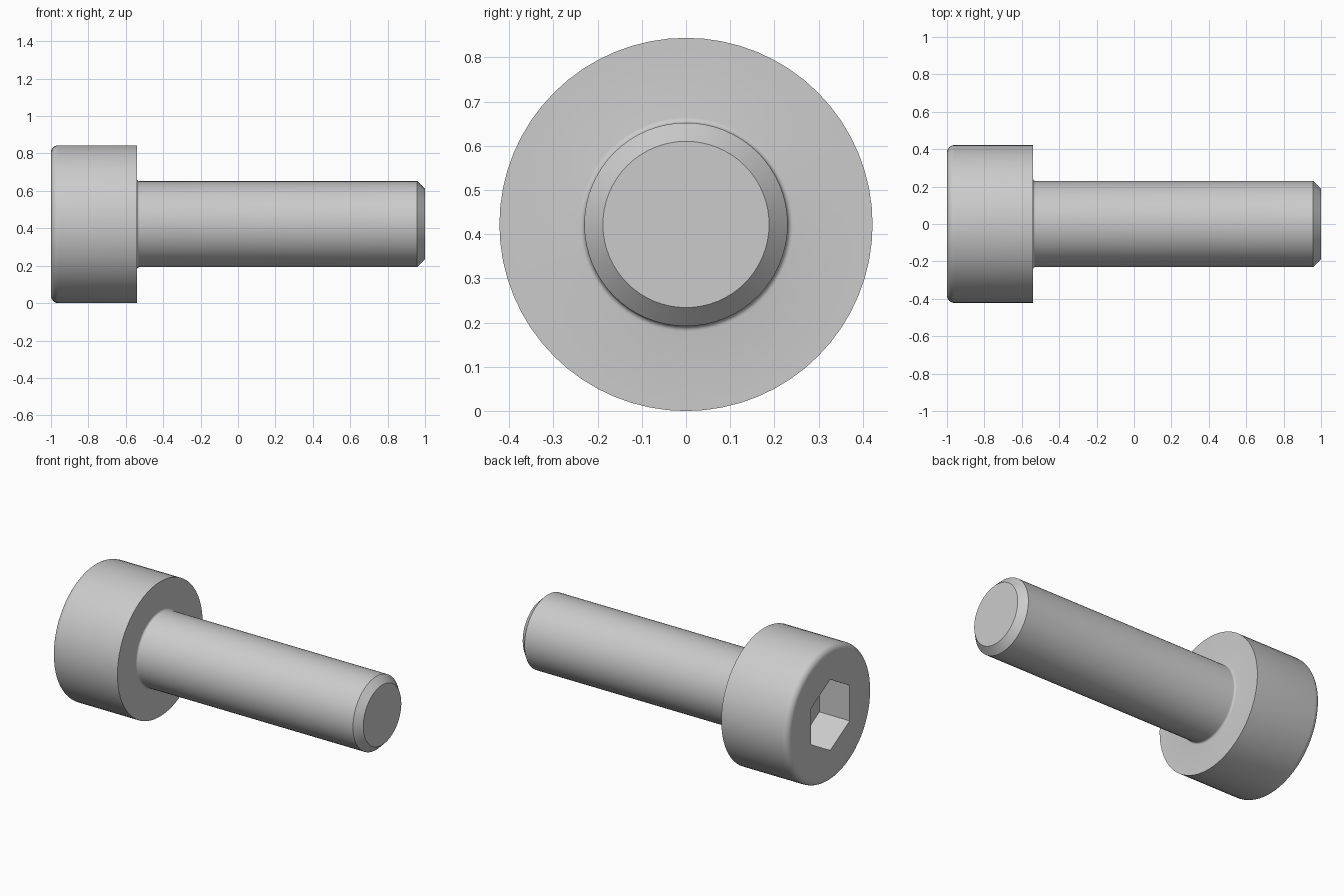
import bpy, bmesh
from math import sin, cos, pi, radians

if "Cube" in bpy.data.objects:
    bpy.data.objects.remove(bpy.data.objects["Cube"])

R_HEAD, R_SHAFT = 0.422, 0.23
X_HEAD = -0.54          # underside of the head
ROUND, ROOT, CHAMFER = 0.04, 0.012, 0.042


def arc(cx, cr, rad, a0, a1, steps):
    """Points (x, r) on a profile arc, angles in degrees."""
    angles = [radians(a0 + (a1 - a0) * i / steps) for i in range(steps + 1)]
    return [(cx + rad * cos(a), cr + rad * sin(a)) for a in angles]


def lathe(name, profile, sides):
    """Closed solid turned around the x direction at the screw's centre height."""
    bm = bmesh.new()
    rings = []
    for x, r in profile:
        rings.append([bm.verts.new((x, r * sin(2 * pi * k / sides),
                                    R_HEAD + r * cos(2 * pi * k / sides)))
                      for k in range(sides)])
    for a, b in zip(rings, rings[1:]):
        for k in range(sides):
            j = (k + 1) % sides
            bm.faces.new((a[k], a[j], b[j], b[k]))
    bm.faces.new(rings[0])
    bm.faces.new(rings[-1])
    bmesh.ops.recalc_face_normals(bm, faces=bm.faces)
    mesh = bpy.data.meshes.new(name)
    bm.to_mesh(mesh)
    bm.free()
    obj = bpy.data.objects.new(name, mesh)
    bpy.context.collection.objects.link(obj)
    return obj


# Head with rounded rim, root fillet, shaft and chamfered tip in one profile
profile = arc(-1 + ROUND, R_HEAD - ROUND, ROUND, 180, 90, 6)
profile += [(X_HEAD, R_HEAD)]
profile += arc(X_HEAD + ROOT, R_SHAFT + ROOT, ROOT, 180, 270, 4)
profile += [(1 - CHAMFER, R_SHAFT), (1, R_SHAFT - CHAMFER)]
screw = lathe("socket_head_screw", profile, 64)

# Hexagonal drive socket, point upward
cutter = lathe("socket_cutter", [(-1.1, 0.222), (-0.79, 0.222)], 6)
cutter.hide_render = True
cut = screw.modifiers.new("socket", 'BOOLEAN')
cut.operation = 'DIFFERENCE'
cut.solver = 'EXACT'
cut.object = cutter

bpy.context.view_layer.objects.active = screw
screw.select_set(True)
bpy.ops.object.modifier_apply(modifier=cut.name)
bpy.data.objects.remove(cutter)
bpy.ops.object.shade_smooth_by_angle(angle=radians(30))
